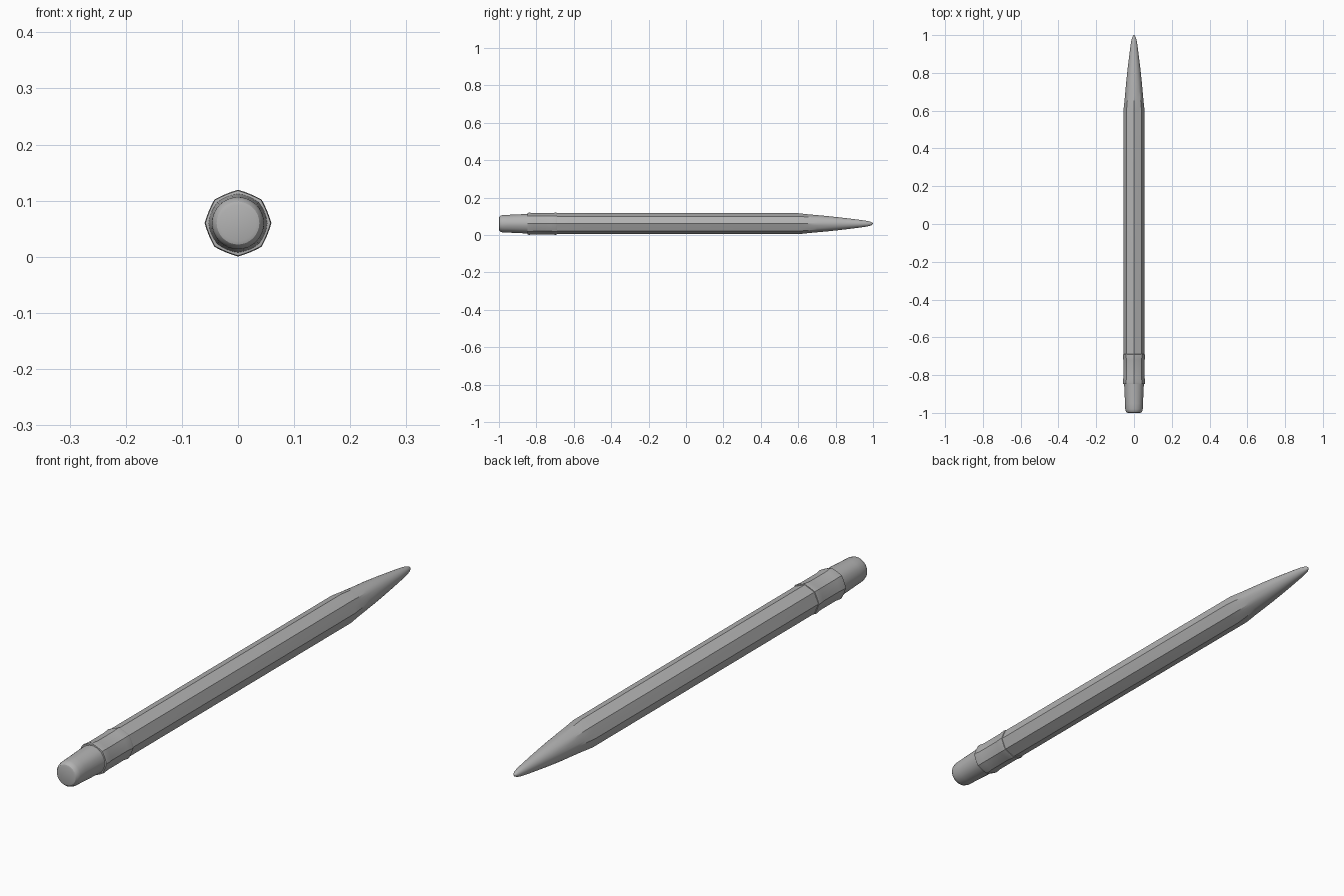
import bpy, bmesh, math

if "Cube" in bpy.data.objects:
    bpy.data.objects.remove(bpy.data.objects["Cube"])

grey = bpy.data.materials.new("plain grey")
grey.diffuse_color = (0.45, 0.45, 0.45, 1)
grey.use_nodes = True
grey.node_tree.nodes["Principled BSDF"].inputs["Base Color"].default_value = grey.diffuse_color

SEG = 32
CZ = 0.06


def radius(r, roundness, a):
    # blend between an octagon with corner radius r and a circle
    step = math.pi / 4
    octa = r * math.cos(step / 2) / math.cos(a % step - step / 2)
    return octa * (1 - roundness) + r * roundness


def loft(name, rings):
    # rings: (y, radius, roundness), capped at both ends
    bm = bmesh.new()
    loops = []
    for y, r, k in rings:
        loop = []
        for i in range(SEG):
            a = 2 * math.pi * i / SEG + 1e-9
            q = radius(r, k, a)
            loop.append(bm.verts.new((q * math.cos(a), y, CZ + q * math.sin(a))))
        loops.append(loop)
    for a, b in zip(loops, loops[1:]):
        for i in range(SEG):
            j = (i + 1) % SEG
            bm.faces.new((a[i], a[j], b[j], b[i]))
    bm.faces.new(loops[0])
    bm.faces.new(loops[-1])
    bmesh.ops.recalc_face_normals(bm, faces=bm.faces)
    me = bpy.data.meshes.new(name)
    bm.to_mesh(me)
    bm.free()
    me.materials.append(grey)
    ob = bpy.data.objects.new(name, me)
    bpy.context.collection.objects.link(ob)
    bpy.context.view_layer.objects.active = ob
    ob.select_set(True)
    bpy.ops.object.shade_smooth_by_angle(angle=math.radians(30))
    ob.select_set(False)


# Octagonal shaft running into the sharpened, rounded point
loft("pencil_body", [
    (-0.72, 0.056, 0), (0.60, 0.056, 0), (0.65, 0.0505, 0.25), (0.70, 0.046, 0.6),
    (0.76, 0.0405, 0.9), (0.82, 0.034, 1), (0.88, 0.0268, 1), (0.93, 0.0205, 1),
    (0.965, 0.0155, 1), (0.985, 0.0108, 1), (0.995, 0.006, 1), (1.0, 0.001, 1)])

# Ferrule with slightly raised rims
loft("ferrule", [
    (-0.848, 0.052, 0.4), (-0.847, 0.058, 0.3), (-0.838, 0.0595, 0.3), (-0.815, 0.0565, 0.3),
    (-0.72, 0.0565, 0.2), (-0.698, 0.0595, 0.2), (-0.690, 0.058, 0.2), (-0.689, 0.053, 0.2)])

# Eraser with rounded end
loft("eraser", [
    (-1.0, 0.032, 1), (-0.998, 0.038, 1), (-0.992, 0.043, 1), (-0.98, 0.0463, 1),
    (-0.95, 0.0475, 0.9), (-0.83, 0.053, 0.7)])
